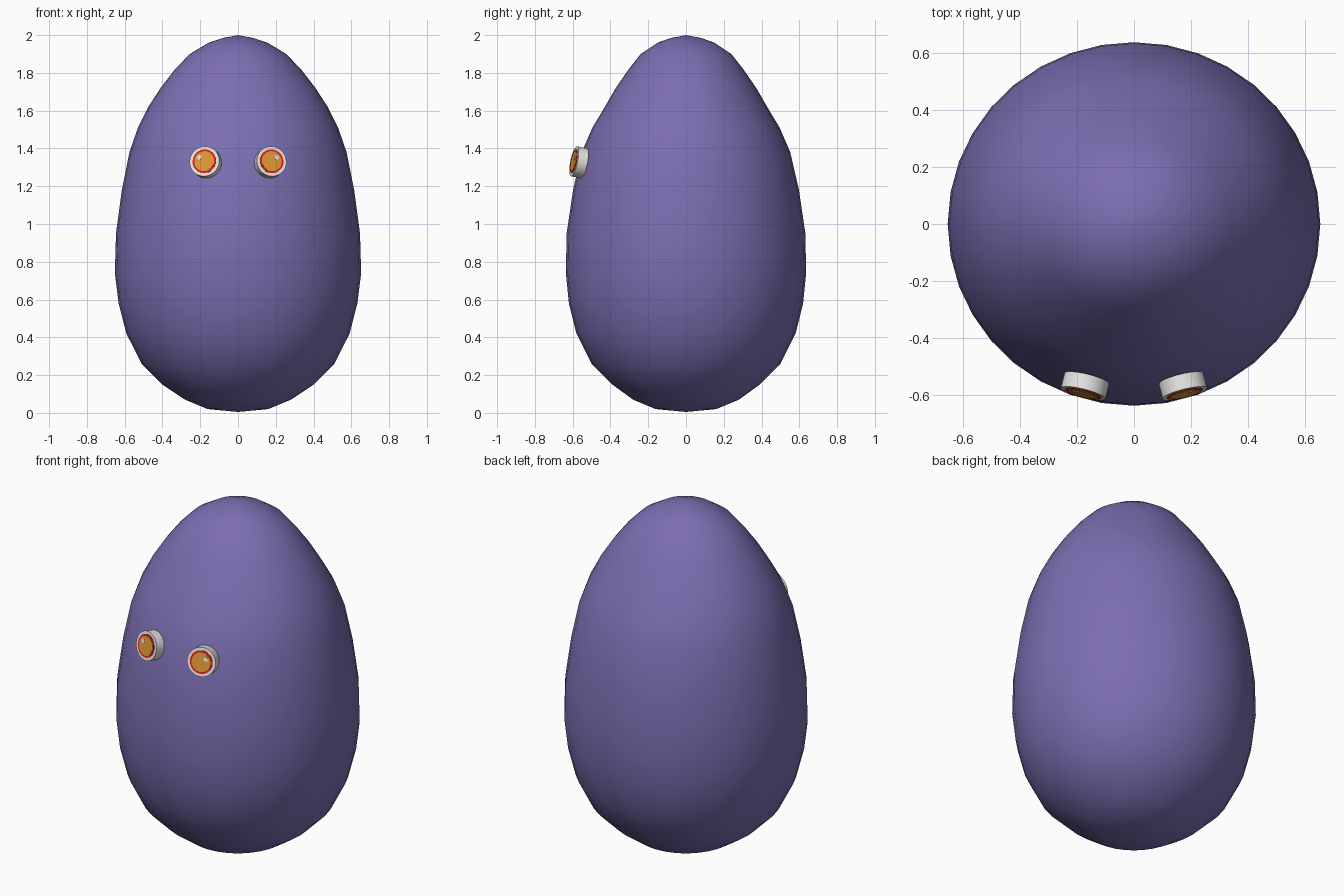
import bpy, bmesh, math
from mathutils import Matrix, Vector

if "Cube" in bpy.data.objects:
    bpy.data.objects.remove(bpy.data.objects["Cube"])


def material(name, rgb):
    m = bpy.data.materials.new(name)
    m.diffuse_color = (*rgb, 1)
    m.use_nodes = True
    m.node_tree.nodes["Principled BSDF"].inputs["Base Color"].default_value = m.diffuse_color
    return m


PURPLE = material("purple", (0.20, 0.155, 0.44))
WHITE = material("white", (0.78, 0.78, 0.77))
RED = material("red", (0.76, 0.012, 0.008))
ORANGE = material("orange", (0.72, 0.31, 0.035))


def make_object(name, bm, mat, angle=40):
    bmesh.ops.recalc_face_normals(bm, faces=bm.faces)
    mesh = bpy.data.meshes.new(name)
    bm.to_mesh(mesh)
    bm.free()
    mesh.materials.append(mat)
    ob = bpy.data.objects.new(name, mesh)
    bpy.context.collection.objects.link(ob)
    bpy.ops.object.select_all(action='DESELECT')
    ob.select_set(True)
    bpy.context.view_layer.objects.active = ob
    bpy.ops.object.shade_smooth_by_angle(angle=math.radians(angle))
    return ob


# Egg-shaped body: height, half width, half depth
PROFILE = [
    (0.02, 0.16, 0.16), (0.07, 0.28, 0.28), (0.15, 0.40, 0.39),
    (0.26, 0.51, 0.50), (0.42, 0.591, 0.58), (0.58, 0.632, 0.62),
    (0.74, 0.652, 0.636), (0.95, 0.646, 0.632), (1.18, 0.615, 0.598),
    (1.38, 0.575, 0.552), (1.51, 0.53, 0.496), (1.62, 0.475, 0.43),
    (1.72, 0.41, 0.372), (1.82, 0.333, 0.303), (1.90, 0.255, 0.24),
    (1.96, 0.155, 0.15), (1.985, 0.08, 0.08),
]
SIDES = 36
bm = bmesh.new()
rings = []
for z, rx, ry in PROFILE:
    rings.append([bm.verts.new((rx * math.cos(a), ry * math.sin(a), z))
                  for a in (2 * math.pi * i / SIDES for i in range(SIDES))])
bottom, top = bm.verts.new((0, 0, 0.005)), bm.verts.new((0, 0, 2.0))
for i in range(SIDES):
    j = (i + 1) % SIDES
    for lo, hi in zip(rings, rings[1:]):
        bm.faces.new((lo[i], lo[j], hi[j], hi[i]))
    bm.faces.new((bottom, rings[0][j], rings[0][i]))
    bm.faces.new((top, rings[-1][i], rings[-1][j]))
make_object("egg_body", bm, PURPLE, 60)


# Eyes: stacked discs facing outwards and slightly up
def disc(name, mat, side, radius, back, front, offset=(0, 0), sides=32):
    yaw, pitch = math.radians(14) * side, math.radians(11)
    n = Vector((math.sin(yaw) * math.cos(pitch),
                -math.cos(yaw) * math.cos(pitch), math.sin(pitch)))
    right = Vector((math.cos(yaw), math.sin(yaw), 0))
    up = right.cross(-n).normalized()
    centre = Vector((0.178 * side, -0.593, 1.332))
    centre += right * offset[0] * side + up * offset[1] + n * (back + front) / 2
    rot = Matrix((right, up, n)).transposed().to_4x4()
    bm = bmesh.new()
    bmesh.ops.create_cone(bm, cap_ends=True, segments=sides, radius1=radius,
                          radius2=radius, depth=front - back,
                          matrix=Matrix.Translation(centre) @ rot)
    make_object(name, bm, mat)


for label, side in (("left", -1), ("right", 1)):
    disc(label + "_eye_white", WHITE, side, 0.081, -0.055, 0)
    disc(label + "_eye_red_ring", RED, side, 0.064, -0.001, 0.002)
    disc(label + "_eye_iris", ORANGE, side, 0.054, -0.001, 0.004)
    disc(label + "_eye_glint", WHITE, side, 0.013, 0.003, 0.006, (0.026, 0.02), 8)
